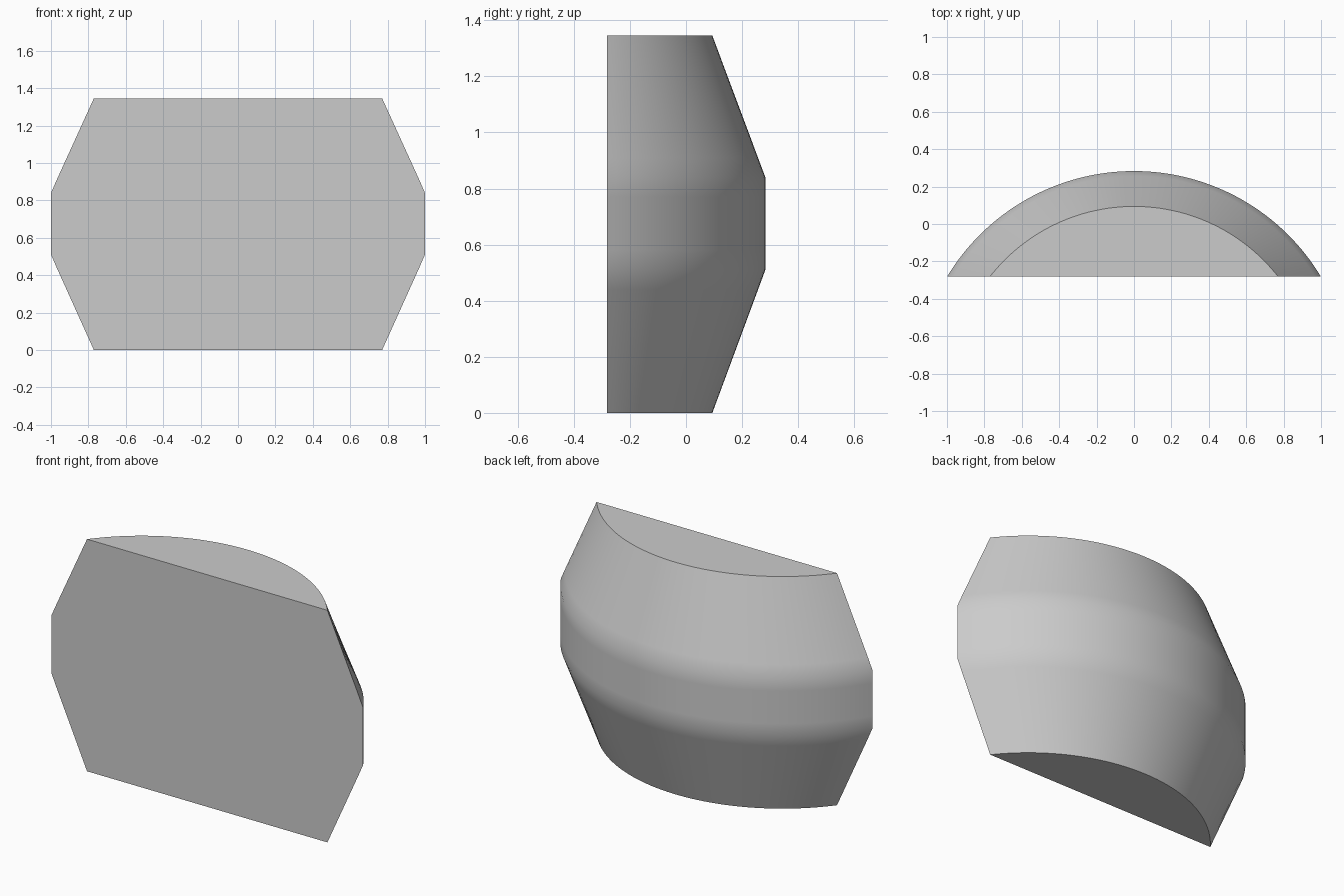
import bpy, bmesh, math

# Remove the default cube
cube = bpy.data.objects.get("Cube")
if cube:
    bpy.data.objects.remove(cube, do_unlink=True)

# Plain grey material
grey = bpy.data.materials.new("plain_grey")
grey.use_nodes = True
colour = (0.6, 0.6, 0.6, 1.0)
grey.diffuse_color = colour
grey.node_tree.nodes["Principled BSDF"].inputs["Base Color"].default_value = colour

# Barrel profile (radius, height), revolved about a vertical axis in front
AXIS_Y = -0.884
FRONT_Y = -0.282
SEGMENTS = 64
RIM, BELLY = 0.978, 1.167
HEIGHT, LOW, HIGH, BLEND = 1.345, 0.51, 0.84, 0.07


def radius(z):
    if z < LOW:
        return RIM + (BELLY - RIM) * z / LOW
    if z > HIGH:
        return RIM + (BELLY - RIM) * (HEIGHT - z) / (HEIGHT - HIGH)
    return BELLY


heights = [0, LOW - BLEND, LOW, LOW + BLEND, HIGH - BLEND, HIGH, HIGH + BLEND, HEIGHT]

# Arc rows, each ending on the flat front plane
bm = bmesh.new()
rows = []
for z in heights:
    r = radius(z)
    half = math.acos((FRONT_Y - AXIS_Y) / r)
    row = []
    for i in range(SEGMENTS + 1):
        a = half * (1 - 2 * i / SEGMENTS)
        row.append(bm.verts.new((r * math.sin(a), AXIS_Y + r * math.cos(a), z)))
    rows.append(row)

# Curved back wall
for lower, upper in zip(rows, rows[1:]):
    for i in range(SEGMENTS):
        face = bm.faces.new((lower[i], lower[i + 1], upper[i + 1], upper[i]))
        face.smooth = True

# Flat bottom, top and front
bm.faces.new(rows[0])
bm.faces.new(rows[-1])
bm.faces.new([row[0] for row in rows] + [row[-1] for row in reversed(rows)])
bmesh.ops.recalc_face_normals(bm, faces=bm.faces)

mesh = bpy.data.meshes.new("barrel_segment")
bm.to_mesh(mesh)
bm.free()
mesh.materials.append(grey)
body = bpy.data.objects.new("barrel_segment", mesh)
bpy.context.collection.objects.link(body)

# Smooth wall with sharp rims
bpy.ops.object.select_all(action='DESELECT')
body.select_set(True)
bpy.context.view_layer.objects.active = body
bpy.ops.object.shade_smooth_by_angle(angle=math.radians(30))
